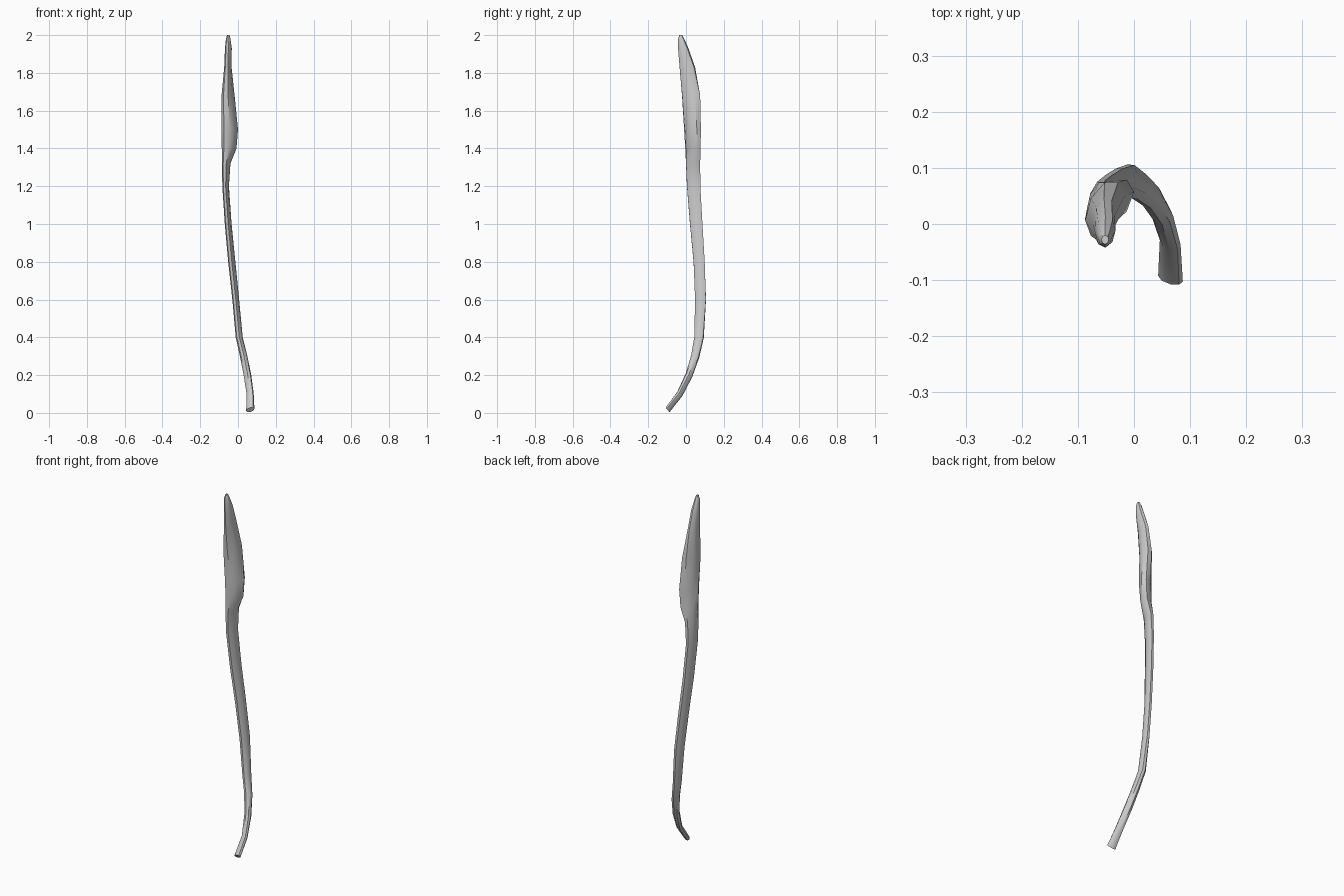
import bpy, bmesh, math

SIDES = 8
# z, x min, x max, y min, y max, diagonal lean of the oval, tilt (dz/dy)
SECTIONS = [
    (0.016, 0.043, 0.087, -0.108, -0.087, -0.45, -1.2),
    (0.10, 0.046, 0.083, -0.046, -0.020, -0.3, -0.9),
    (0.20, 0.030, 0.070, -0.001, 0.033, -0.1, -0.6),
    (0.30, 0.010, 0.050, 0.028, 0.070, 0.1, -0.35),
    (0.40, -0.012, 0.025, 0.044, 0.094, 0.2, -0.15),
    (0.60, -0.030, 0.006, 0.048, 0.106, 0.35, 0),
    (0.80, -0.052, -0.014, 0.040, 0.099, 0.4, 0),
    (1.00, -0.070, -0.034, 0.021, 0.087, 0.4, 0),
    (1.20, -0.083, -0.048, 0.005, 0.076, 0.4, 0),
    (1.32, -0.085, -0.040, 0.000, 0.075, 0.4, 0),
    (1.40, -0.086, -0.008, -0.004, 0.077, 0.5, 0),
    (1.50, -0.087, 0.000, -0.010, 0.079, 0.5, 0),
    (1.68, -0.087, -0.018, -0.021, 0.075, 0.4, 0),
    (1.83, -0.073, -0.034, -0.034, 0.048, 0.2, 0),
    (1.93, -0.069, -0.033, -0.042, 0.013, 0.1, 0),
    (1.98, -0.064, -0.040, -0.041, -0.009, 0, 0),
    (2.00, -0.058, -0.045, -0.036, -0.020, 0, 0),
]


def ring(bm, z, x0, x1, y0, y1, lean, tilt):
    """Oval ring filling the given extents, leaning along the diagonal."""
    cx, cy = (x0 + x1) / 2, (y0 + y1) / 2
    phase = math.asin(lean)
    angles = [2 * math.pi * i / SIDES for i in range(SIDES)]
    peak = max(math.sin(a + phase) for a in angles)
    verts = []
    for a in angles:
        x = cx + (x1 - x0) / 2 * math.cos(a)
        dy = (y1 - y0) / 2 * math.sin(a + phase) / peak
        verts.append(bm.verts.new((x, cy + dy, z + tilt * dy)))
    return verts


# Curved stalk swelling into a pointed head, lofted through the ovals
bm = bmesh.new()
rings = [ring(bm, *s) for s in SECTIONS]
for low, high in zip(rings, rings[1:]):
    for i in range(SIDES):
        j = (i + 1) % SIDES
        bm.faces.new((low[i], low[j], high[j], high[i]))
bm.faces.new(rings[0][::-1])
bm.faces.new(rings[-1])
bmesh.ops.recalc_face_normals(bm, faces=bm.faces)

mesh = bpy.data.meshes.new("curved_stalk")
bm.to_mesh(mesh)
bm.free()
stalk = bpy.data.objects.new("curved_stalk", mesh)
bpy.context.collection.objects.link(stalk)

# Soft shading that keeps the hard creases
bpy.context.view_layer.objects.active = stalk
stalk.select_set(True)
bpy.ops.object.shade_smooth_by_angle(angle=math.radians(40))
